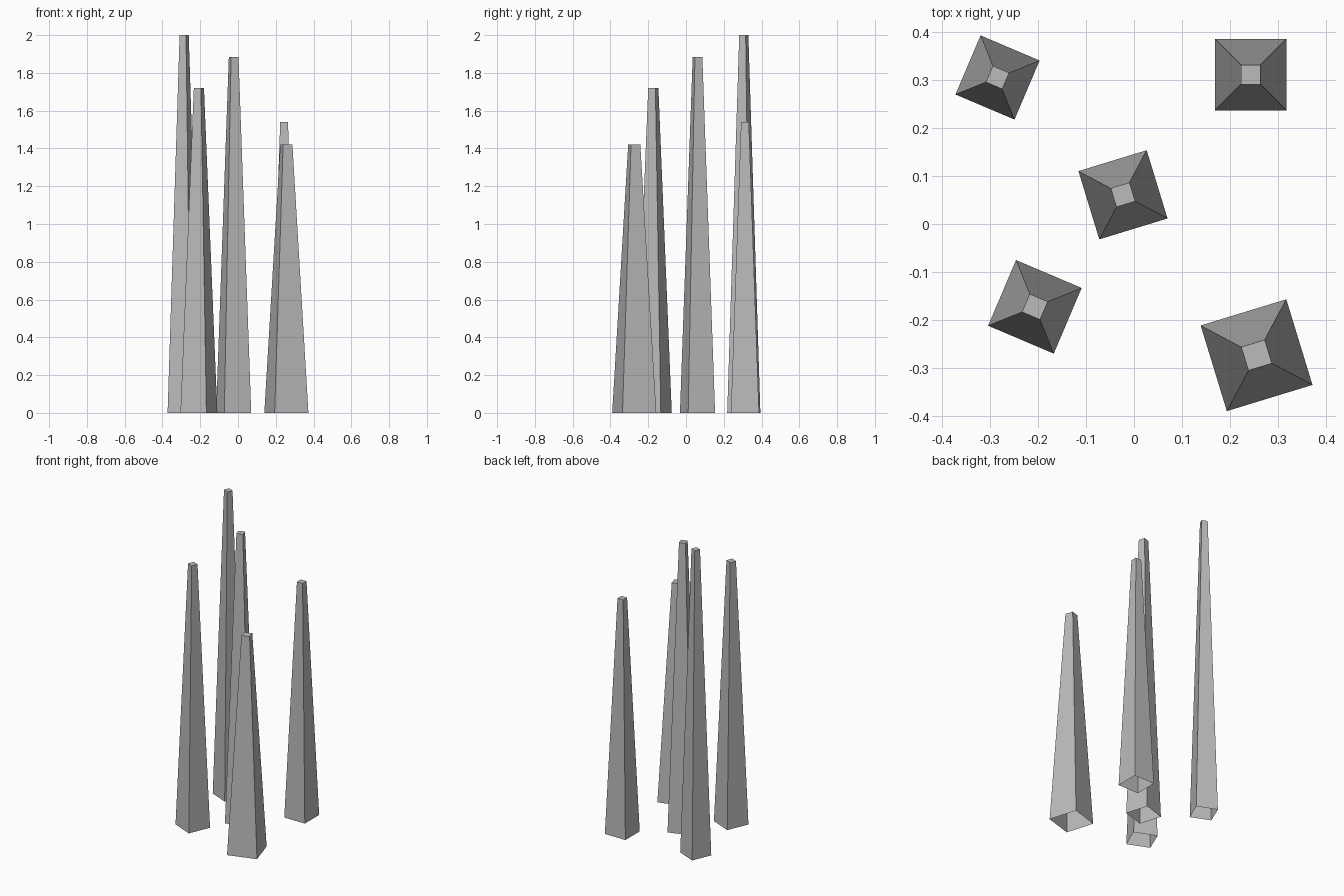
import bpy
import bmesh
import math
from mathutils import Matrix

cube = bpy.data.objects.get("Cube")
if cube:
    bpy.data.objects.remove(cube, do_unlink=True)

# Plain grey stone
stone = bpy.data.materials.new("grey_stone")
stone.use_nodes = True
grey = (0.5, 0.5, 0.5, 1.0)
stone.diffuse_color = grey
stone.node_tree.nodes["Principled BSDF"].inputs["Base Color"].default_value = grey

TOP_RATIO = 0.275


def spire(name, x, y, side, height, turn):
    """Tapered square spire, flat on top and open underneath."""
    bm = bmesh.new()
    radius = side / math.sqrt(2)
    bmesh.ops.create_cone(bm, cap_ends=True, segments=4, radius1=radius,
                          radius2=radius * TOP_RATIO, depth=height)
    bmesh.ops.rotate(bm, verts=bm.verts, matrix=Matrix.Rotation(math.radians(45), 3, "Z"))
    bmesh.ops.translate(bm, verts=bm.verts, vec=(0, 0, height / 2))
    bm.normal_update()
    base = [f for f in bm.faces if f.normal.z < -0.9]
    bmesh.ops.delete(bm, geom=base, context="FACES_ONLY")
    mesh = bpy.data.meshes.new(name)
    bm.to_mesh(mesh)
    bm.free()
    mesh.materials.append(stone)
    obj = bpy.data.objects.new(name, mesh)
    obj.location = (x, y, 0)
    obj.rotation_euler.z = math.radians(turn)
    bpy.context.collection.objects.link(obj)


# Cluster of five spires
spire("back_right_spire", -0.285, 0.306, 0.134, 2.0, -23)
spire("back_left_spire", 0.244, 0.312, 0.149, 1.54, 0)
spire("centre_spire", -0.023, 0.061, 0.149, 1.885, 17)
spire("front_right_spire", -0.207, -0.173, 0.149, 1.72, -23)
spire("front_left_spire", 0.256, -0.274, 0.187, 1.42, 17)
